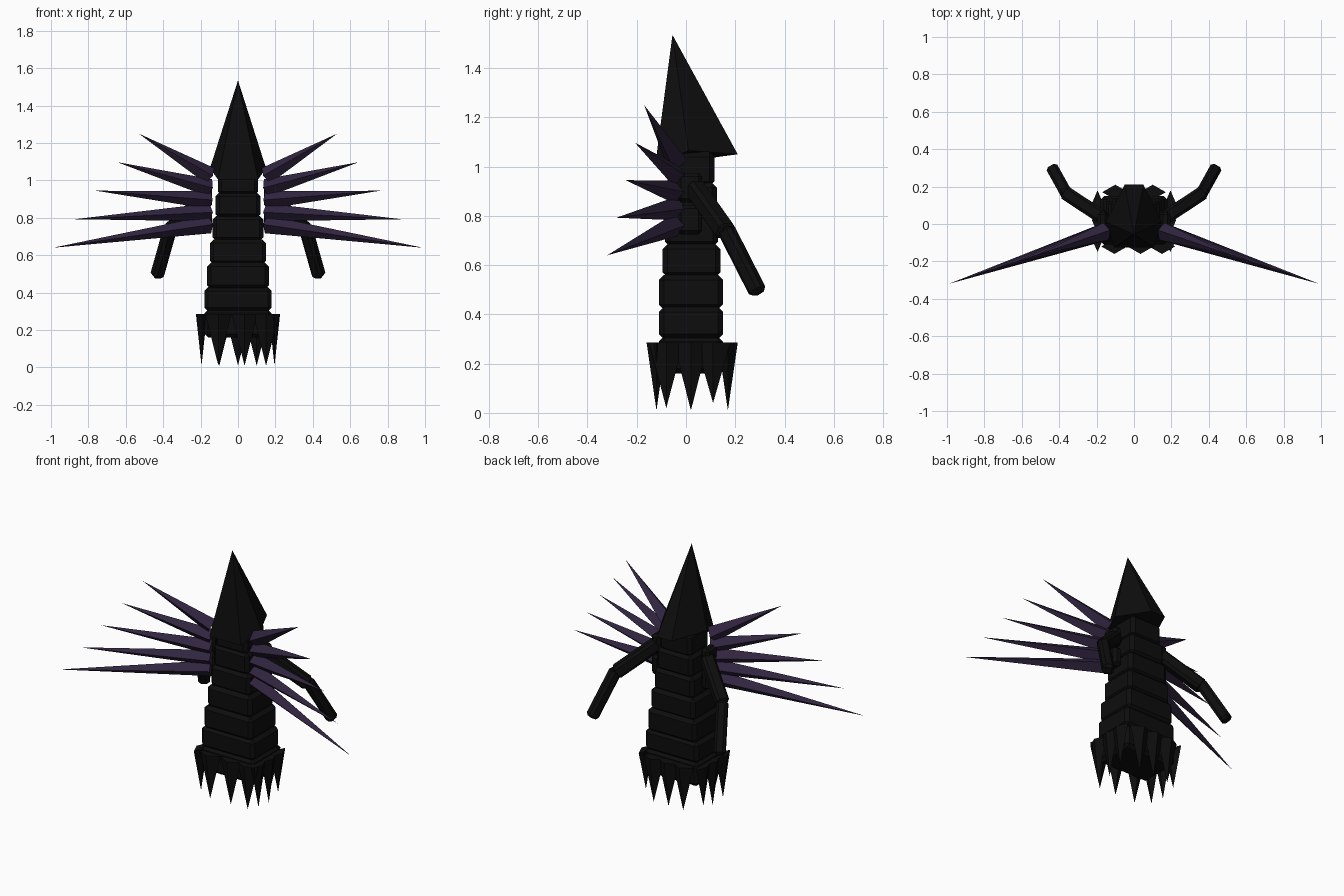
import bpy
import bmesh
from mathutils import Vector, Matrix

if "Cube" in bpy.data.objects:
    bpy.data.objects.remove(bpy.data.objects["Cube"], do_unlink=True)


def make_material(name, rgb):
    mat = bpy.data.materials.new(name)
    mat.use_nodes = True
    mat.diffuse_color = (*rgb, 1)
    mat.node_tree.nodes["Principled BSDF"].inputs["Base Color"].default_value = (*rgb, 1)
    return mat


BLACK = make_material("black", (0.004, 0.004, 0.004))
PURPLE = make_material("dark_purple", (0.030, 0.018, 0.050))


def finish(bm, name, mat):
    bmesh.ops.recalc_face_normals(bm, faces=bm.faces)
    mesh = bpy.data.meshes.new(name)
    bm.to_mesh(mesh)
    bm.free()
    mesh.materials.append(mat)
    obj = bpy.data.objects.new(name, mesh)
    bpy.context.collection.objects.link(obj)
    return obj


def block(name, centre, size, bevel=0.015, rotation=None, mat=BLACK):
    """Box with chamfered edges."""
    bm = bmesh.new()
    bmesh.ops.create_cube(bm, size=1)
    bmesh.ops.scale(bm, vec=size, verts=bm.verts)
    bmesh.ops.bevel(bm, geom=list(bm.edges), offset=bevel, segments=1, affect="EDGES")
    turn = rotation.to_matrix().to_4x4() if rotation else Matrix()
    bm.transform(Matrix.Translation(centre) @ turn)
    return finish(bm, name, mat)


def limb(name, start, end, width):
    """Chamfered bar between two points."""
    start, end = Vector(start), Vector(end)
    axis = end - start
    return block(name, (start + end) / 2, (width, width, axis.length), 0.015,
                 axis.to_track_quat("Z", "Y"))


def pyramid(name, base, tip, mat):
    """Solid from a ring of base points to one tip."""
    bm = bmesh.new()
    ring = [bm.verts.new(p) for p in base]
    top = bm.verts.new(tip)
    bm.faces.new(ring)
    for a, b in zip(ring, ring[1:] + ring[:1]):
        bm.faces.new((a, b, top))
    return finish(bm, name, mat)


# Stacked body segments: bottom, top, half width, front y, back y
segments = [
    (0.16, 0.31, 0.18, -0.11, 0.15),
    (0.30, 0.43, 0.18, -0.11, 0.15),
    (0.42, 0.56, 0.165, -0.11, 0.15),
    (0.55, 0.685, 0.15, -0.095, 0.14),
    (0.675, 0.81, 0.135, -0.085, 0.13),
    (0.80, 0.935, 0.12, -0.08, 0.125),
    (0.92, 1.06, 0.107, -0.075, 0.115),
]
for i, (low, high, half, front, back) in enumerate(segments):
    block(f"body_segment_{i + 1}", (0, (front + back) / 2, (low + high) / 2),
          (2 * half, back - front, high - low), 0.02)

# Pointed hood
side = [(0.107, -0.125, 1.005), (0.15, 0.01, 1.065), (0.05, 0.21, 1.05)]
hood = side + [(-x, y, z) for x, y, z in reversed(side)]
pyramid("hood", hood, (0, -0.055, 1.535), BLACK)

# Ragged hem of downward points: x, y, tip height, side-facing flag
hem = [(x, -0.12, 0.01, False) for x in (-0.105, 0.035, 0.15)]
hem += [(x, 0.17, 0.01, False) for x in (-0.1, 0, 0.1)]
for s in (-1, 1):
    hem += [(s * 0.195, y, z, True) for y, z in ((-0.08, 0.02), (0.02, 0.01), (0.11, 0.04))]
for i, (x, y, z, sideways) in enumerate(hem):
    rx, ry = (0.03, 0.07) if sideways else (0.07, 0.04)
    base = [(x + rx, y, 0.285), (x, y + ry, 0.285), (x - rx, y, 0.285), (x, y - ry, 0.285)]
    pyramid(f"hem_point_{i + 1}", base, (x, y, z), BLACK)

# Wing spikes, shoulder plates and arms on both sides
for s, label in ((1, "left"), (-1, "right")):
    for i in range(5):
        t = i / 4
        root = Vector((s * 0.15, -0.04, 1.025 - 0.26 * t))
        tip = Vector((s * (0.53 + 0.46 * t), -0.17 - 0.15 * t, 1.25 - 0.61 * t))
        axis = (tip - root).normalized()
        across = axis.cross(Vector((0, 0, 1))).normalized()
        up = across.cross(axis)
        base = [root + d * 0.048 for d in (up, across, -up, -across)]
        pyramid(f"{label}_wing_spike_{i + 1}", base, tip, PURPLE)
    for i, z in enumerate((0.785, 0.915)):
        block(f"{label}_shoulder_plate_{i + 1}", (s * 0.167, 0.015, z), (0.055, 0.10, 0.12))
    elbow = (s * 0.365, 0.165, 0.73)
    limb(f"{label}_upper_arm", (s * 0.16, 0.03, 0.92), elbow, 0.075)
    limb(f"{label}_forearm", (s * 0.36, 0.16, 0.75), (s * 0.435, 0.295, 0.485), 0.065)
